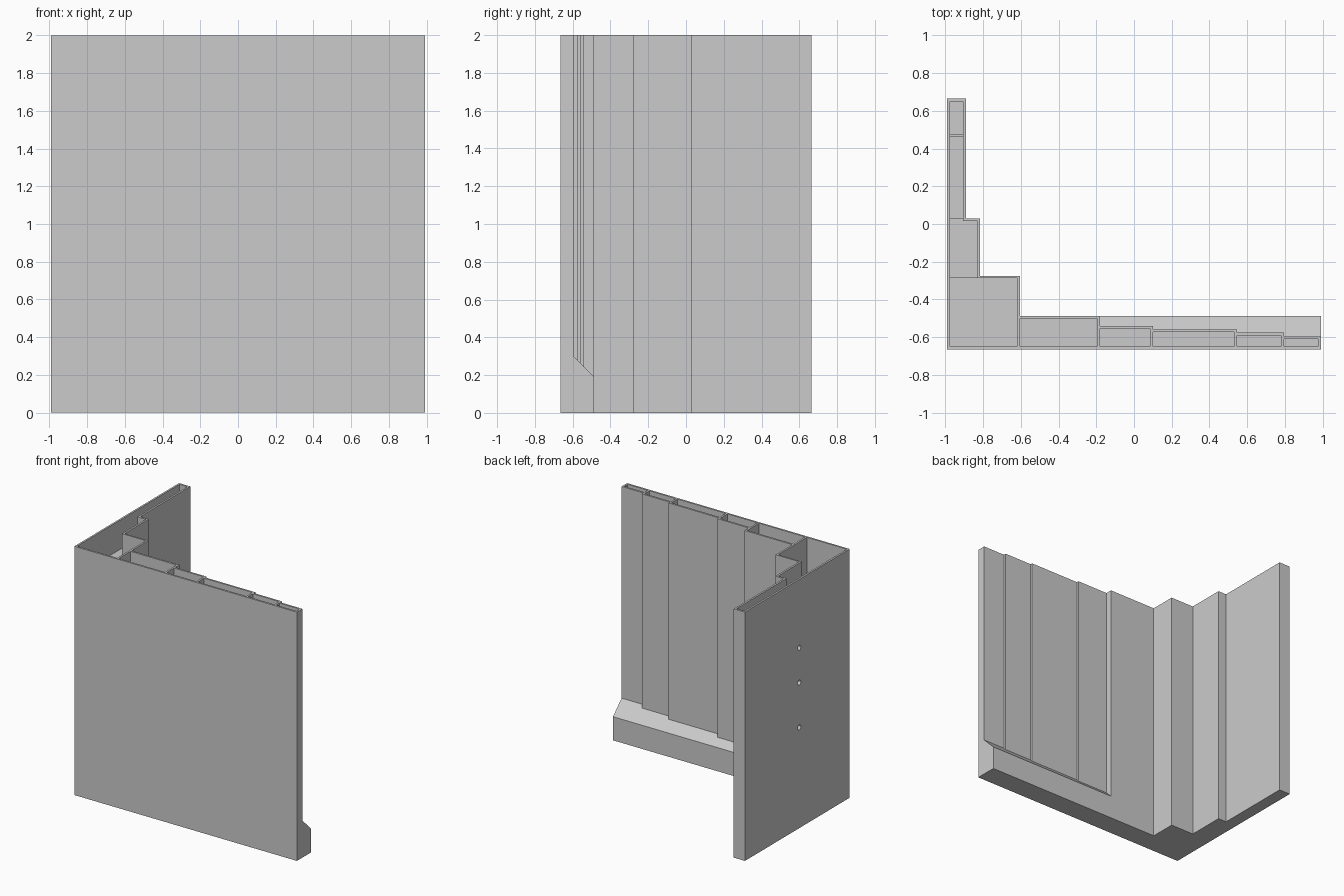
import bpy
import bmesh
from mathutils import Matrix, Vector

if "Cube" in bpy.data.objects:
    bpy.data.objects.remove(bpy.data.objects["Cube"], do_unlink=True)

HEIGHT = 2.0
WALL = 0.015
LEFT, RIGHT, FRONT, BACK = -0.99, 0.99, -0.665, 0.665

grey = bpy.data.materials.new("plain_grey")
grey.use_nodes = True
grey.diffuse_color = (0.6, 0.6, 0.6, 1)
grey.node_tree.nodes["Principled BSDF"].inputs["Base Color"].default_value = (0.6, 0.6, 0.6, 1)


def make_object(name, bm):
    bmesh.ops.recalc_face_normals(bm, faces=bm.faces)
    mesh = bpy.data.meshes.new(name)
    bm.to_mesh(mesh)
    bm.free()
    mesh.materials.append(grey)
    obj = bpy.data.objects.new(name, mesh)
    bpy.context.collection.objects.link(obj)
    return obj


def extrude(name, points, direction):
    bm = bmesh.new()
    face = bm.faces.new([bm.verts.new(p) for p in points])
    moved = bmesh.ops.extrude_face_region(bm, geom=[face], use_keep_orig=True)["geom"]
    bmesh.ops.translate(bm, vec=direction,
                        verts=[v for v in moved if isinstance(v, bmesh.types.BMVert)])
    return make_object(name, bm)


def cell(x0, x1, y0, y1, floor, top=HEIGHT + 0.1):
    corners = [(x0, y0, floor), (x1, y0, floor), (x1, y1, floor), (x0, y1, floor)]
    return extrude("cell_cutter", corners, (0, 0, top - floor))


def combine(target, tool, operation):
    tool.hide_render = True
    mod = target.modifiers.new("combine", 'BOOLEAN')
    mod.operation = operation
    mod.solver = 'EXACT'
    mod.object = tool
    bpy.context.view_layer.objects.active = target
    bpy.ops.object.modifier_apply(modifier=mod.name)
    bpy.data.objects.remove(tool, do_unlink=True)


# Stepped front wing: start x, end x, back y of every panel
panels = [(-0.605, -0.18, -0.487), (-0.18, 0.10, -0.54), (0.10, 0.545, -0.558),
          (0.545, 0.795, -0.575), (0.795, RIGHT, -0.595)]

# L-shaped wall outline with the stepped inner side
outline = [(LEFT, BACK), (LEFT, FRONT), (RIGHT, FRONT)]
for x0, x1, y in reversed(panels):
    outline += [(x1, y), (x0, y)]
outline += [(-0.605, -0.275), (-0.815, -0.275), (-0.815, 0.03), (-0.89, 0.03), (-0.89, BACK)]
wall = extrude("corner_wall", [(x, y, 0) for x, y in outline], (0, 0, HEIGHT))

# Sloped foot along the back of the front wing
start = -0.2
foot_profile = [(-0.635, 0), (-0.487, 0), (-0.487, 0.19), (-0.597, 0.30), (-0.635, 0.30)]
foot = extrude("foot", [(start, y, z) for y, z in foot_profile], (RIGHT - start, 0, 0))
combine(wall, foot, 'UNION')

# Hollow cells in the front wing
for i, (x0, x1, y) in enumerate(panels):
    end = x1 - WALL
    combine(wall, cell(x0, end, FRONT + WALL, y - WALL, WALL), 'DIFFERENCE')

# Hollow side wing: deep corner, raised middle, deep rear with a low rib
inner = LEFT + WALL
combine(wall, cell(inner, -0.62, FRONT + WALL, -0.287, WALL), 'DIFFERENCE')
combine(wall, cell(inner, -0.83, -0.30, 0.015, 1.765), 'DIFFERENCE')
combine(wall, cell(inner, -0.905, 0.0, 0.04, 1.765), 'DIFFERENCE')
combine(wall, cell(inner, -0.905, 0.03, 0.46, WALL), 'DIFFERENCE')
combine(wall, cell(inner, -0.905, 0.45, 0.48, 1.9), 'DIFFERENCE')
combine(wall, cell(inner, -0.905, 0.475, BACK - WALL, WALL), 'DIFFERENCE')

# Three small holes in the outer side
for z in (1.45, 1.17, 0.81):
    bm = bmesh.new()
    place = Matrix.Translation(Vector((LEFT, -0.025, z))) @ Matrix.Rotation(1.5708, 4, 'Y')
    bmesh.ops.create_cone(bm, cap_ends=True, segments=16, radius1=0.02, radius2=0.02,
                          depth=0.12, matrix=place)
    combine(wall, make_object("hole_cutter", bm), 'DIFFERENCE')
